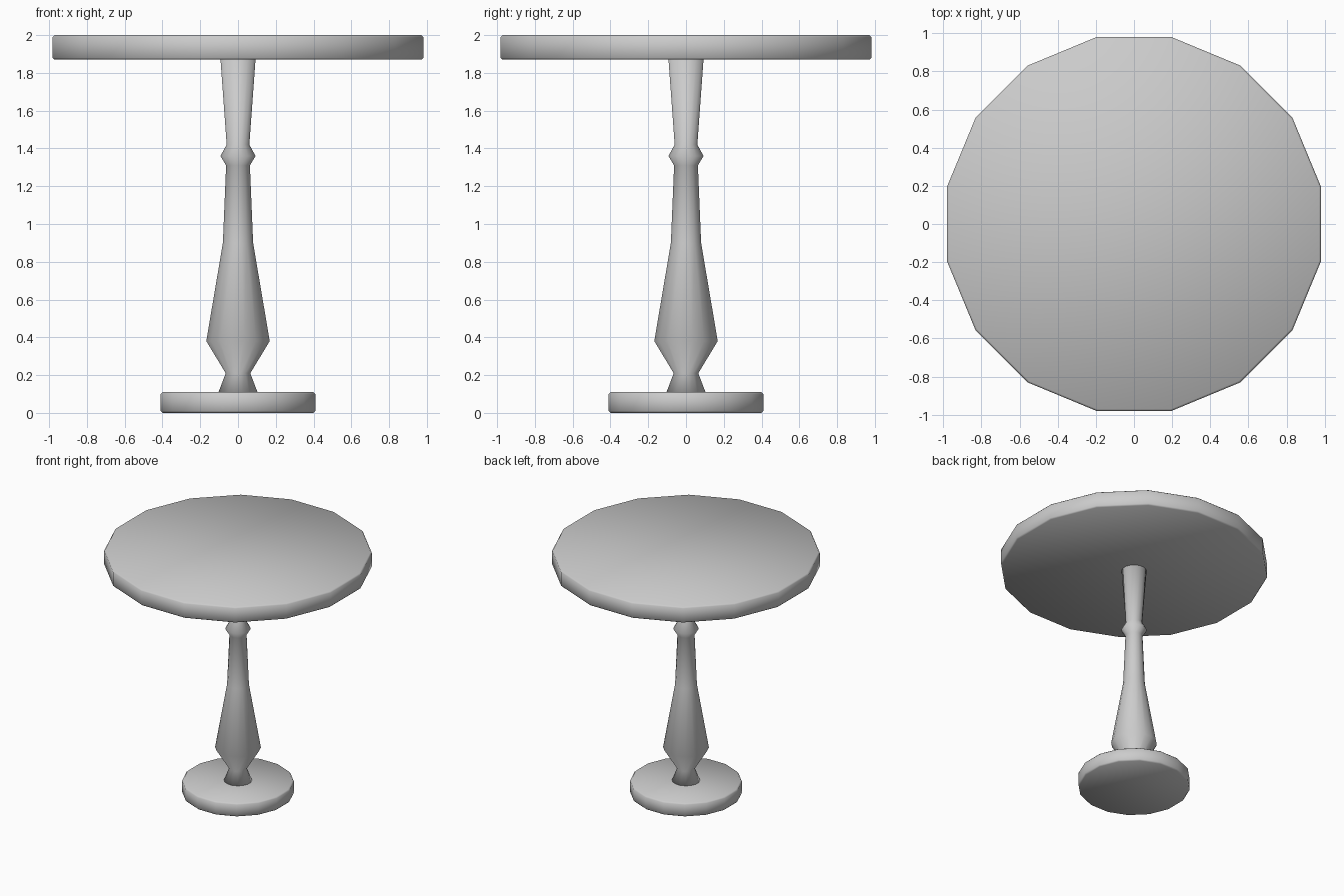
import bpy, bmesh, math

if "Cube" in bpy.data.objects:
    bpy.data.objects.remove(bpy.data.objects["Cube"])

SIDES = 16
FLAT = math.cos(math.pi / SIDES)  # silhouette half-width to corner radius


def lathe(name, profile):
    """Spin (half-width, height) pairs into a closed, smooth 16-sided solid."""
    bm = bmesh.new()
    rings = []
    for w, z in profile:
        r = w / FLAT
        angles = [2 * math.pi * (i + 0.5) / SIDES for i in range(SIDES)]
        rings.append([bm.verts.new((r * math.cos(a), r * math.sin(a), z)) for a in angles])
    for low, high in zip(rings, rings[1:]):
        for i in range(SIDES):
            j = (i + 1) % SIDES
            bm.faces.new((low[i], low[j], high[j], high[i]))
    bm.faces.new(rings[0][::-1])
    bm.faces.new(rings[-1])
    for f in bm.faces:
        f.smooth = True
    mesh = bpy.data.meshes.new(name)
    bm.to_mesh(mesh)
    bm.free()
    obj = bpy.data.objects.new(name, mesh)
    bpy.context.collection.objects.link(obj)
    return obj


def disc(name, w, z0, z1, b=0.01):
    """Round slab with a small chamfer on both rims."""
    return lathe(name, [(w - b, z0), (w, z0 + b), (w, z1 - b), (w - b, z1)])


# Round foot
disc("base", 0.41, 0.0, 0.11)

# Turned column
lathe("column", [(0.105, 0.105), (0.065, 0.21), (0.168, 0.38), (0.08, 0.90),
                 (0.063, 1.31), (0.093, 1.36), (0.06, 1.42), (0.093, 1.875)])

# Round top
disc("table_top", 0.981, 1.87, 2.0)
